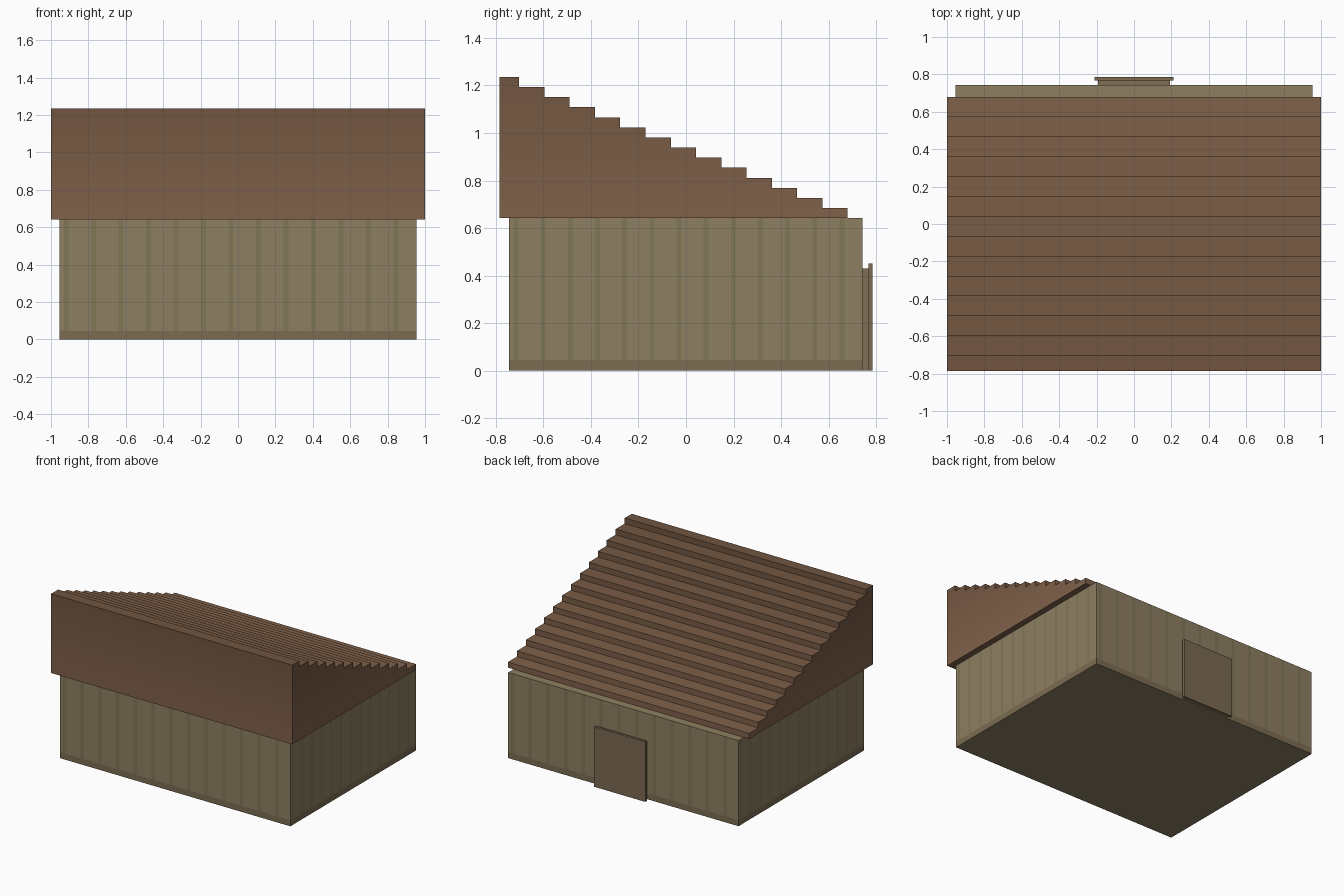
import bpy, bmesh

if "Cube" in bpy.data.objects:
    bpy.data.objects.remove(bpy.data.objects["Cube"])

def material(name, rgb):
    # screen colour 0-255 to linear
    m = bpy.data.materials.new(name)
    m.diffuse_color = [(c / 255) ** 2.2 for c in rgb] + [1]
    m.use_nodes = True
    m.node_tree.nodes["Principled BSDF"].inputs["Base Color"].default_value = m.diffuse_color
    return m

def finish(name, bm, mats):
    bmesh.ops.recalc_face_normals(bm, faces=bm.faces)
    me = bpy.data.meshes.new(name)
    bm.to_mesh(me)
    bm.free()
    for m in mats:
        me.materials.append(m)
    ob = bpy.data.objects.new(name, me)
    bpy.context.collection.objects.link(ob)
    return ob

def box(name, x0, x1, y0, y1, z0, z1, mat):
    bm = bmesh.new()
    bmesh.ops.create_cube(bm, size=1)
    for v in bm.verts:
        v.co.x = x0 if v.co.x < 0 else x1
        v.co.y = y0 if v.co.y < 0 else y1
        v.co.z = z0 if v.co.z < 0 else z1
    return finish(name, bm, [mat])

# Walls: board pattern is flush, made of coloured faces around one perimeter
BOARDS, X, Y0, Y1, TOP = 13, 0.955, -0.744, 0.742, 0.642
corners = [(-X, Y0), (X, Y0), (X, Y1), (-X, Y1)]
path, kinds = [], []
for i, (ax, ay) in enumerate(corners):
    bx, by = corners[(i + 1) % 4]
    cuts = [(0, 0)]
    for b in range(BOARDS):
        cuts += [((b + 0.16) / BOARDS, 1), ((b + 0.34) / BOARDS, 0)]
    for t, kind in cuts:
        path.append((ax + (bx - ax) * t, ay + (by - ay) * t))
        kinds.append(kind)
bm = bmesh.new()
rings = [[bm.verts.new((x, y, z)) for x, y in path] for z in (0, 0.045, TOP)]
n = len(path)
for r in range(2):
    for i in range(n):
        j = (i + 1) % n
        f = bm.faces.new((rings[r][i], rings[r][j], rings[r + 1][j], rings[r + 1][i]))
        f.material_index = 2 if r == 0 else kinds[i]
bm.faces.new(rings[0])
bm.faces.new(rings[2])
finish("walls", bm, [material("wall_board", (141, 126, 98)),
                     material("wall_gap", (127, 118, 87)),
                     material("wall_base", (122, 108, 82))])

# Roof: one stepped shell, each course a little darker toward the ridge
STEPS, FRONT, EAVE, RUN, RISE = 14, -0.785, 0.68, 0.1063, 0.0424
bm = bmesh.new()
def row(y, z):
    return [bm.verts.new((x, y, z)) for x in (-1, 1)]
low_f, low_b = row(FRONT, TOP), row(EAVE, TOP)
bm.faces.new((low_f[0], low_f[1], low_b[1], low_b[0]))
mats = []
for i in range(STEPS):
    z, y = TOP + RISE * (i + 1), EAVE - RUN * i
    hi_f, hi_b = row(FRONT, z), row(y, z)
    last = i == STEPS - 1
    nxt = hi_f if last else row(y - RUN, z)
    faces = [bm.faces.new((low_f[0], low_f[1], hi_f[1], hi_f[0])),
             bm.faces.new((low_b[0], low_b[1], hi_b[1], hi_b[0])),
             bm.faces.new((hi_b[0], hi_b[1], nxt[1], nxt[0]))]
    for s in (0, 1):
        loop = [low_f[s], low_b[s], hi_b[s], hi_f[s]]
        if not last:
            loop.insert(3, nxt[s])
        faces.append(bm.faces.new(loop))
    for f in faces:
        f.material_index = i
    t = i / (STEPS - 1)
    mats.append(material(f"roof_course_{i + 1}", (128 - 15 * t, 98 - 12 * t, 76 - 10 * t)))
    low_f, low_b = hi_f, nxt
finish("roof", bm, mats)

# Door on the back wall
box("door_frame", -0.192, 0.192, Y1, 0.767, 0, 0.43, material("door_frame", (126, 111, 86)))
box("door_panel", -0.212, 0.212, 0.767, 0.785, 0, 0.45, material("door_panel", (122, 105, 83)))
